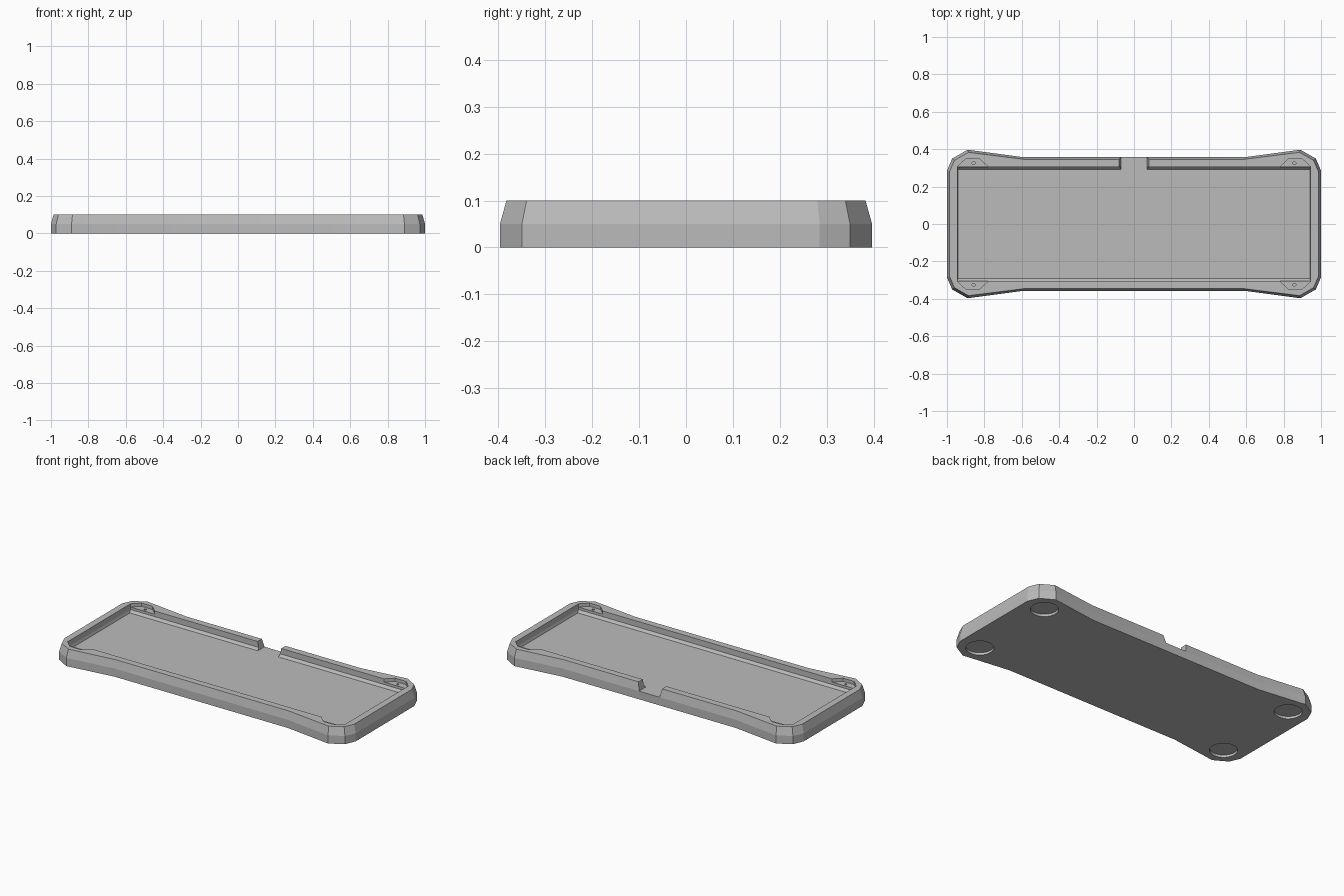
import bpy, bmesh, math

old = bpy.data.objects.get("Cube")
if old:
    bpy.data.objects.remove(old, do_unlink=True)

grey = bpy.data.materials.new("plain grey")
grey.use_nodes = True
colour = (0.5, 0.5, 0.5, 1)
grey.diffuse_color = colour
grey.node_tree.nodes["Principled BSDF"].inputs["Base Color"].default_value = colour


def loft(name, rings):
    """Solid from (points, z) rings, each ring counter-clockwise."""
    bm = bmesh.new()
    loops = [[bm.verts.new((x, y, z)) for x, y in pts] for pts, z in rings]
    n = len(loops[0])
    for low, high in zip(loops, loops[1:]):
        for i in range(n):
            j = (i + 1) % n
            bm.faces.new((low[i], low[j], high[j], high[i]))
    bm.faces.new(loops[0][::-1])
    bm.faces.new(loops[-1])
    bmesh.ops.recalc_face_normals(bm, faces=bm.faces)
    mesh = bpy.data.meshes.new(name)
    bm.to_mesh(mesh)
    bm.free()
    mesh.materials.append(grey)
    obj = bpy.data.objects.new(name, mesh)
    bpy.context.collection.objects.link(obj)
    return obj


def four_way(quarter):
    """Mirror a quarter outline (right end to back) into a closed loop."""
    back = quarter + [(-x, y) for x, y in reversed(quarter)]
    return back + [(-x, -y) for x, y in back]


def rect(hx, hy):
    return four_way([(hx, hy)])


def circle(cx, cy, r, n):
    turn = 2 * math.pi / n
    return [(cx + r * math.cos(i * turn), cy + r * math.sin(i * turn)) for i in range(n)]


def cut(target, cutter):
    cutter.hide_render = True
    mod = target.modifiers.new("cut", "BOOLEAN")
    mod.operation = "DIFFERENCE"
    mod.solver = "EXACT"
    mod.object = cutter
    bpy.context.view_layer.objects.active = target
    bpy.ops.object.modifier_apply(modifier=mod.name)
    bpy.data.objects.remove(cutter, do_unlink=True)


FLOOR, TOP, ABOVE = 0.05, 0.10, 0.13

# Tray body: flared corners, upright lower wall, upper wall leaning inward
base = four_way([(1.0, 0.285), (0.972, 0.35), (0.89, 0.397), (0.59, 0.357)])
rim = four_way([(0.986, 0.28), (0.96, 0.34), (0.885, 0.383), (0.59, 0.346)])
tray = loft("tray_body", [(base, 0), (base, FLOOR), (rim, TOP)])

# Main pocket with a sloped edge round its floor
cut(tray, loft("pocket_cutter", [(rect(0.94, 0.292), FLOOR),
                                 (rect(0.945, 0.305), FLOOR + 0.015),
                                 (rect(0.945, 0.305), ABOVE)]))

# Cable notch in the back wall
slot = [(-0.07, 0.28), (0.07, 0.28), (0.07, 0.45), (-0.07, 0.45)]
wide = [(x * 1.15, y) for x, y in slot]
cut(tray, loft("notch_cutter", [(slot, FLOOR), (wide, TOP), (wide, ABOVE)]))

# Corner ledges with screw holes above, round foot recesses below
for sx in (-1, 1):
    for sy in (-1, 1):
        ledge = [(0.78, 0.28), (0.945, 0.28), (0.945, 0.305),
                 (0.90, 0.348), (0.825, 0.348), (0.78, 0.305)]
        ledge = [(x * sx, y * sy) for x, y in ledge]
        cut(tray, loft("ledge_cutter", [(ledge, 0.08), (ledge, ABOVE)]))
        hole = circle(0.858 * sx, 0.326 * sy, 0.008, 12)
        cut(tray, loft("screw_cutter", [(hole, 0.04), (hole, ABOVE)]))
        foot = circle(0.87 * sx, 0.275 * sy, 0.077, 32)
        cut(tray, loft("foot_cutter", [(foot, -0.02), (foot, 0.015)]))

# Smooth only the fine curves of the round recesses
bpy.ops.object.select_all(action="DESELECT")
tray.select_set(True)
bpy.context.view_layer.objects.active = tray
bpy.ops.object.shade_smooth_by_angle(angle=math.radians(12))
